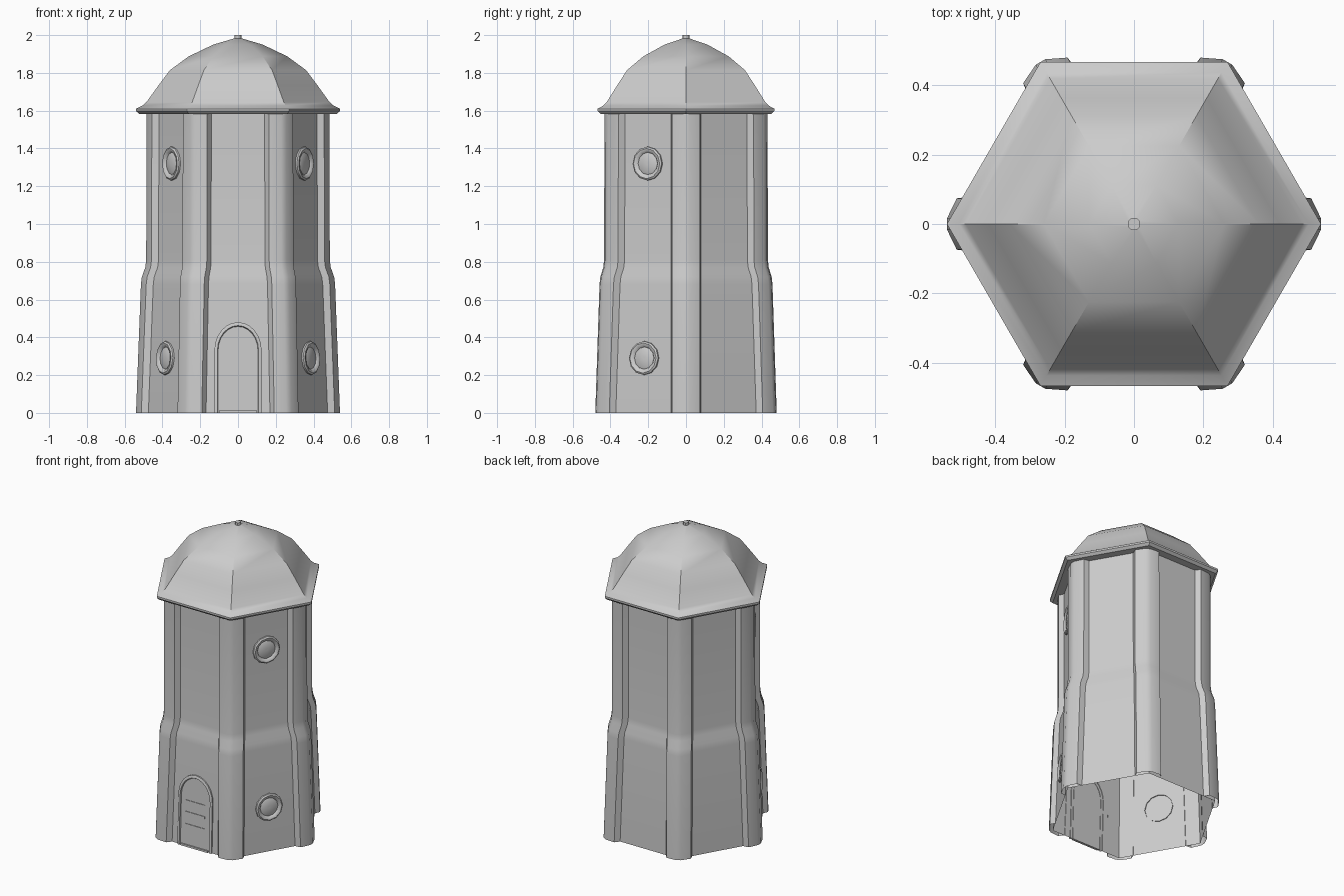
import bpy, bmesh, math
from mathutils import Matrix, Vector

cube = bpy.data.objects.get("Cube")
if cube:
    bpy.data.objects.remove(cube, do_unlink=True)

stone = bpy.data.materials.new("grey_stone")
stone.use_nodes = True
stone.diffuse_color = (0.6, 0.6, 0.6, 1)
stone.node_tree.nodes["Principled BSDF"].inputs["Base Color"].default_value = stone.diffuse_color

# Corner radius of the tower at each height
LEVELS = [(0, 0.54), (0.68, 0.514), (0.72, 0.509), (0.77, 0.491), (0.81, 0.486), (1.59, 0.484)]
INSET = 0.02                       # pilasters stand this far proud of the walls
COS30 = math.cos(math.radians(30))


def finish(bm, name, angle=30, matrix=None):
    """Turn a bmesh into a shaded object with outward normals."""
    bmesh.ops.recalc_face_normals(bm, faces=bm.faces)
    mesh = bpy.data.meshes.new(name)
    if matrix:
        bm.transform(matrix)
    bm.to_mesh(mesh)
    bm.free()
    obj = bpy.data.objects.new(name, mesh)
    bpy.context.collection.objects.link(obj)
    mesh.materials.append(stone)
    bpy.ops.object.select_all(action='DESELECT')
    obj.select_set(True)
    bpy.context.view_layer.objects.active = obj
    bpy.ops.object.shade_smooth_by_angle(angle=math.radians(angle))
    return obj


def loft(rings, closed=True, cap=False):
    """Skin a list of point rings."""
    bm = bmesh.new()
    rows = [[bm.verts.new(p) for p in ring] for ring in rings]
    n = len(rows[0])
    for a, b in zip(rows, rows[1:]):
        for i in range(n if closed else n - 1):
            j = (i + 1) % n
            bm.faces.new((a[i], a[j], b[j], b[i]))
    if cap:
        bm.faces.new(rows[-1])
    return bm


def circle(radius, z, sides):
    return [(radius * math.cos(math.tau * i / sides),
             radius * math.sin(math.tau * i / sides), z) for i in range(sides)]


def wall_matrix(azimuth, z):
    """Frame on a lower or upper wall: X sideways, Y up the slope, Z outward."""
    for (z0, r0), (z1, r1) in zip(LEVELS, LEVELS[1:]):
        if z0 <= z <= z1:
            break
    a0, a1 = (r0 - INSET) * COS30, (r1 - INSET) * COS30
    apothem = a0 + (a1 - a0) * (z - z0) / (z1 - z0)
    out = Vector((math.cos(azimuth), math.sin(azimuth), 0))
    up = (out * (a1 - a0) + Vector((0, 0, z1 - z0))).normalized()
    side = Vector((0, 0, 1)).cross(out)
    m = Matrix((side, up, side.cross(up))).transposed().to_4x4()
    m.translation = out * apothem + Vector((0, 0, z))
    return m


# Six-sided tower wall, open below
finish(loft([circle(r - INSET, z, 6) for z, r in LEVELS]), "tower_wall")

# Rounded pilasters wrapping each corner
SECTION = [(0.068, -0.079), (0.028, -0.074), (0, -0.016)]
SECTION += [(d, -t) for d, t in reversed(SECTION)]
for k in range(6):
    rings = [[(r - d, t, z) for d, t in SECTION] for z, r in LEVELS]
    finish(loft(rings, closed=False), f"pilaster_{k + 1}", 32,
           Matrix.Rotation(k * math.pi / 3, 4, 'Z'))

# Domed roof with a thick eave
ROOF = [(0.45, 1.583), (0.522, 1.583), (0.54, 1.598), (0.54, 1.61), (0.505, 1.627), (0.485, 1.645),
        (0.42, 1.735), (0.36, 1.815), (0.26, 1.888), (0.13, 1.95), (0.012, 1.985)]
finish(loft([circle(r, z, 6) for r, z in ROOF], cap=True), "domed_roof")

# Small finial
finish(loft([circle(0.018, 1.97, 12), circle(0.018, 2.0, 12)], cap=True), "roof_finial")

# Round windows on the two front side walls
WINDOW = [(0.09, -0.006), (0.089, 0.009), (0.08, 0.015), (0.067, 0.012),
          (0.059, 0.002), (0.054, 0.005), (0.005, 0.005)]
for side, degrees in (("right", 210), ("left", 330)):
    for level, z in (("lower", 0.29), ("upper", 1.32)):
        finish(loft([circle(r, h, 12) for r, h in WINDOW], cap=True),
               f"{level}_window_{side}", 40, wall_matrix(math.radians(degrees), z))


# Arched front door
def arch(half_width, height, depth, spring=0.33, steps=12):
    curve = [(half_width * math.cos(math.pi * i / steps),
              spring + (height - spring) * math.sin(math.pi * i / steps), depth)
             for i in range(steps + 1)]
    return [(half_width, 0, depth)] + curve + [(-half_width, 0, depth)]


door = wall_matrix(math.radians(270), 0)
frame = [arch(0.125, 0.48, -0.004), arch(0.125, 0.48, 0.009), arch(0.119, 0.473, 0.012),
         arch(0.109, 0.462, 0.012), arch(0.105, 0.457, 0.003)]
finish(loft(frame, closed=False), "door_frame", 40, door)
finish(loft([arch(0.106, 0.458, -0.003), arch(0.106, 0.458, 0.004)], cap=True),
       "door_panel", 30, door)


def plate(name, width, height, thick, y):
    bm = bmesh.new()
    bmesh.ops.create_cube(bm, size=1)
    bm.transform(Matrix.Translation((0, y, thick / 2)) @ Matrix.Diagonal((width, height, thick, 1)))
    finish(bm, name, 30, door)


for i, y in enumerate((0.14, 0.22, 0.295)):
    plate(f"door_slat_{i + 1}", 0.14, 0.016, 0.008, y)
plate("door_step", 0.2, 0.012, 0.014, 0.006)
